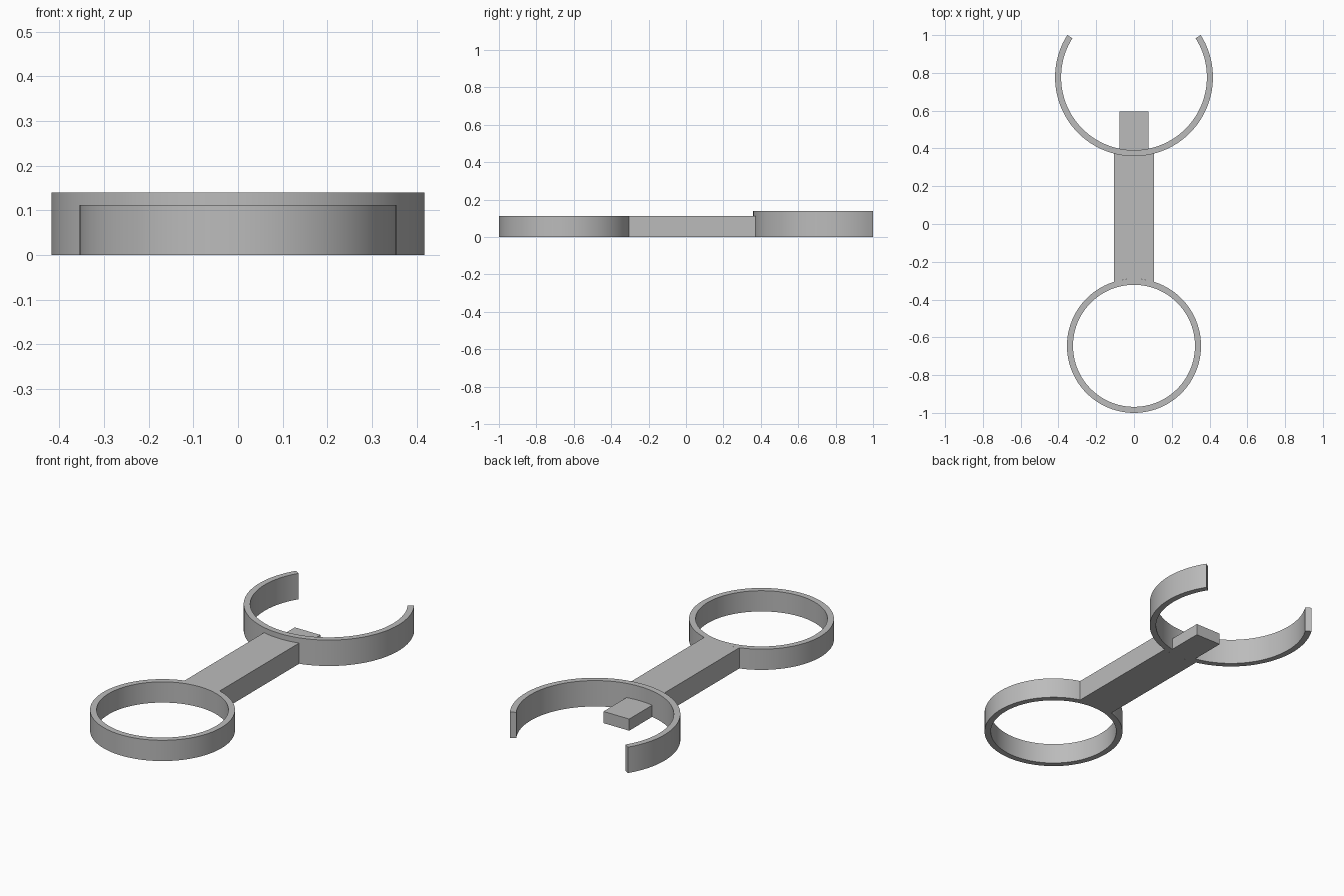
import bpy, bmesh
from math import sin, cos, asin, pi, radians

RING_Y, RING_OUT, RING_IN, RING_H = -0.645, 0.355, 0.323, 0.112
CLIP_Y, CLIP_OUT, CLIP_IN, CLIP_H = 0.777, 0.418, 0.386, 0.14
ARM_HALF, TAB_HALF, TAB_END, TAB_H = 0.105, 0.077, 0.595, 0.063

old = bpy.data.objects.get("Cube")
if old:
    bpy.data.objects.remove(old, do_unlink=True)

grey = bpy.data.materials.new("plain grey")
grey.use_nodes = True
colour = (0.5, 0.5, 0.5, 1)
grey.diffuse_color = colour
grey.node_tree.nodes["Principled BSDF"].inputs["Base Color"].default_value = colour


def arc(cy, radius, start, end, steps):
    """Points of an arc around (0, cy), angles in radians."""
    angles = [start + (end - start) * i / steps for i in range(steps + 1)]
    return [(radius * cos(a), cy + radius * sin(a)) for a in angles]


def slab(name, edge_a, edge_b, height, closed=False):
    """Fill the band between two edges and raise it from the ground."""
    bm = bmesh.new()
    row_a = [bm.verts.new((x, y, 0)) for x, y in edge_a]
    row_b = [bm.verts.new((x, y, 0)) for x, y in edge_b]
    n = len(row_a)
    for i in range(n if closed else n - 1):
        j = (i + 1) % n
        bm.faces.new((row_a[i], row_a[j], row_b[j], row_b[i]))
    made = bmesh.ops.extrude_face_region(bm, geom=bm.faces[:])["geom"]
    top = [v for v in made if isinstance(v, bmesh.types.BMVert)]
    bmesh.ops.translate(bm, verts=top, vec=(0, 0, height))
    bmesh.ops.recalc_face_normals(bm, faces=bm.faces[:])
    mesh = bpy.data.meshes.new(name)
    bm.to_mesh(mesh)
    bm.free()
    mesh.materials.append(grey)
    obj = bpy.data.objects.new(name, mesh)
    bpy.context.collection.objects.link(obj)
    bpy.ops.object.select_all(action="DESELECT")
    obj.select_set(True)
    bpy.context.view_layer.objects.active = obj
    bpy.ops.object.shade_smooth_by_angle(angle=radians(30))


# Closed ring at the front
slab("closed_ring",
     arc(RING_Y, RING_OUT, 0, 2 * pi, 96)[:-1],
     arc(RING_Y, RING_IN, 0, 2 * pi, 96)[:-1], RING_H, closed=True)

# Open clip at the back, its gap facing +y
tip = radians(32.3)
slab("open_clip",
     arc(CLIP_Y, CLIP_OUT, -pi - tip, tip, 72),
     arc(CLIP_Y, CLIP_IN, -pi - tip, tip, 72), CLIP_H)

# Arm whose ends follow both outer walls
r, c = asin(ARM_HALF / RING_OUT), asin(ARM_HALF / CLIP_OUT)
slab("arm",
     arc(RING_Y, RING_OUT, pi / 2 + r, pi / 2 - r, 12),
     arc(CLIP_Y, CLIP_OUT, -pi / 2 - c, -pi / 2 + c, 12), RING_H)

# Low tab reaching into the clip
t = asin(TAB_HALF / CLIP_IN)
root = arc(CLIP_Y, CLIP_IN, -pi / 2 - t, -pi / 2 + t, 10)
slab("tab", root, [(x, TAB_END) for x, y in root], TAB_H)
